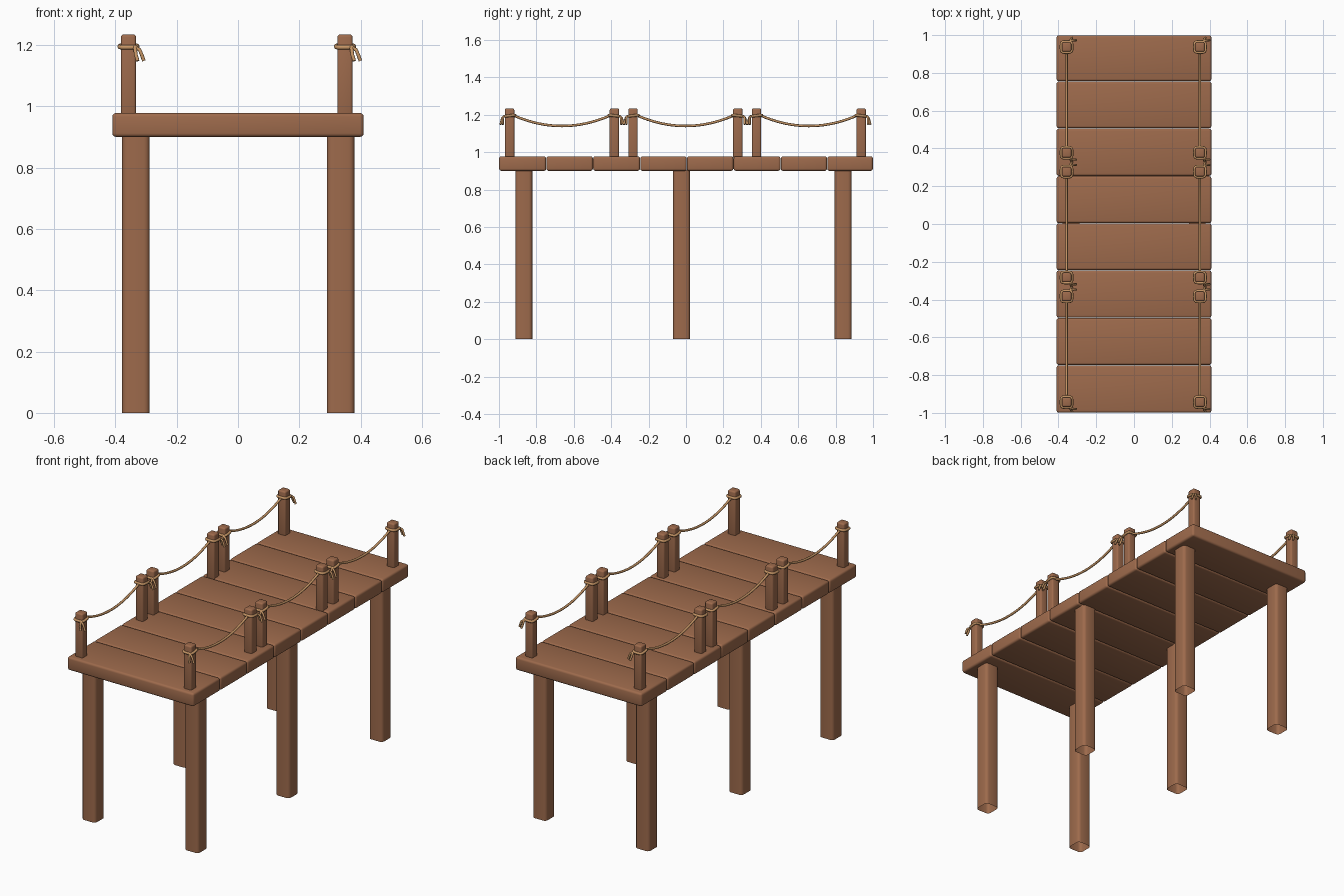
import bpy, bmesh, math

if "Cube" in bpy.data.objects:
    bpy.data.objects.remove(bpy.data.objects["Cube"])


def material(name, rgb):
    m = bpy.data.materials.new(name)
    m.diffuse_color = (*rgb, 1)
    m.use_nodes = True
    m.node_tree.nodes["Principled BSDF"].inputs["Base Color"].default_value = m.diffuse_color
    return m


WOOD = material("brown wood", (0.34, 0.145, 0.072))
ROPE = material("tan rope", (0.56, 0.30, 0.13))


def smooth(ob):
    bpy.ops.object.select_all(action='DESELECT')
    ob.select_set(True)
    bpy.context.view_layer.objects.active = ob
    bpy.ops.object.shade_smooth_by_angle(angle=math.radians(50))


def timber(name, center, size, bevel, open_bottom=False):
    """Box with rounded edges; legs have no bottom face."""
    bm = bmesh.new()
    bmesh.ops.create_cube(bm, size=1)
    for v in bm.verts:
        v.co = [c + p * s for c, p, s in zip(center, v.co, size)]
    edges = bm.edges[:]
    if open_bottom:
        edges = [e for e in edges if abs(e.verts[0].co.z - e.verts[1].co.z) > 0.1]
    bmesh.ops.bevel(bm, geom=edges, offset=bevel, segments=3, profile=0.5, affect='EDGES')
    if open_bottom:
        bm.normal_update()
        bmesh.ops.delete(bm, geom=[f for f in bm.faces if f.normal.z < -0.9], context='FACES_ONLY')
    me = bpy.data.meshes.new(name)
    bm.to_mesh(me)
    bm.free()
    me.materials.append(WOOD)
    ob = bpy.data.objects.new(name, me)
    bpy.context.collection.objects.link(ob)
    smooth(ob)
    return ob


def rope(name, points, radius, cyclic=False):
    """Round cord through the points."""
    cu = bpy.data.curves.new(name, 'CURVE')
    cu.dimensions = '3D'
    cu.bevel_depth = radius
    cu.bevel_resolution = 2
    cu.use_fill_caps = True
    sp = cu.splines.new('POLY')
    sp.points.add(len(points) - 1)
    for p, co in zip(sp.points, points):
        p.co = (*co, 1)
    sp.use_cyclic_u = cyclic
    cu.materials.append(ROPE)
    ob = bpy.data.objects.new(name, cu)
    bpy.context.collection.objects.link(ob)
    bpy.ops.object.select_all(action='DESELECT')
    ob.select_set(True)
    bpy.context.view_layer.objects.active = ob
    bpy.ops.object.convert(target='MESH')
    smooth(bpy.context.object)


# Deck planks
cuts = [-1, -0.747, -0.497, -0.245, 0.004, 0.254, 0.506, 0.755, 1]
for i, (a, b) in enumerate(zip(cuts, cuts[1:])):
    timber(f"deck_plank_{i + 1}", (0, (a + b) / 2, 0.939), (0.82, b - a - 0.002, 0.078), 0.012)

# Supporting legs
for side, x in (("left", -0.333), ("right", 0.335)):
    for i, y in enumerate((-0.867, -0.024, 0.84)):
        timber(f"{side}_leg_{i + 1}", (x, y, 0.4525), (0.09, 0.09, 0.905), 0.018, True)

# Railing: three roped spans per side
for side, x in (("left", -0.357), ("right", 0.349)):
    for i, (y0, y1) in enumerate(((-0.943, -0.383), (-0.283, 0.277), (0.377, 0.937))):
        for end, y, out in (("front", y0, -1), ("back", y1, 1)):
            tag = f"{side}_{end}_{i + 1}"
            timber(f"railing_post_{tag}", (x, y, 1.099), (0.05, 0.05, 0.27), 0.009)
            # Loop of rope around the post
            ring = []
            for k in range(24):
                c, s = math.cos(k * math.pi / 12), math.sin(k * math.pi / 12)
                px = math.copysign(abs(c) ** 0.5, c) * 0.029
                py = math.copysign(abs(s) ** 0.5, s) * 0.029
                ring.append((x + px, y + py, 1.195 - 0.1 * py * out))
            rope(f"rope_loop_{tag}", ring, 0.0075, True)
            # Loose rope ends hanging from the loop
            k = (x + 0.02, y + out * 0.03, 1.193)
            rope(f"rope_end_a_{tag}", [k, (x + 0.036, y + out * 0.036, 1.184),
                                       (x + 0.043, y + out * 0.036, 1.168),
                                       (x + 0.05, y + out * 0.036, 1.148)], 0.006)
            rope(f"rope_end_b_{tag}", [k, (x + 0.022, y + out * 0.039, 1.184),
                                       (x + 0.024, y + out * 0.044, 1.168),
                                       (x + 0.03, y + out * 0.049, 1.148)], 0.006)
        # Sagging rope between the two posts
        a, b = y0 + 0.027, y1 - 0.027
        sag = []
        for k in range(21):
            t = k / 20
            sag.append((x, a + (b - a) * t, 1.14 + 0.054 * (2 * t - 1) ** 2))
        rope(f"rope_span_{side}_{i + 1}", sag, 0.0068)
